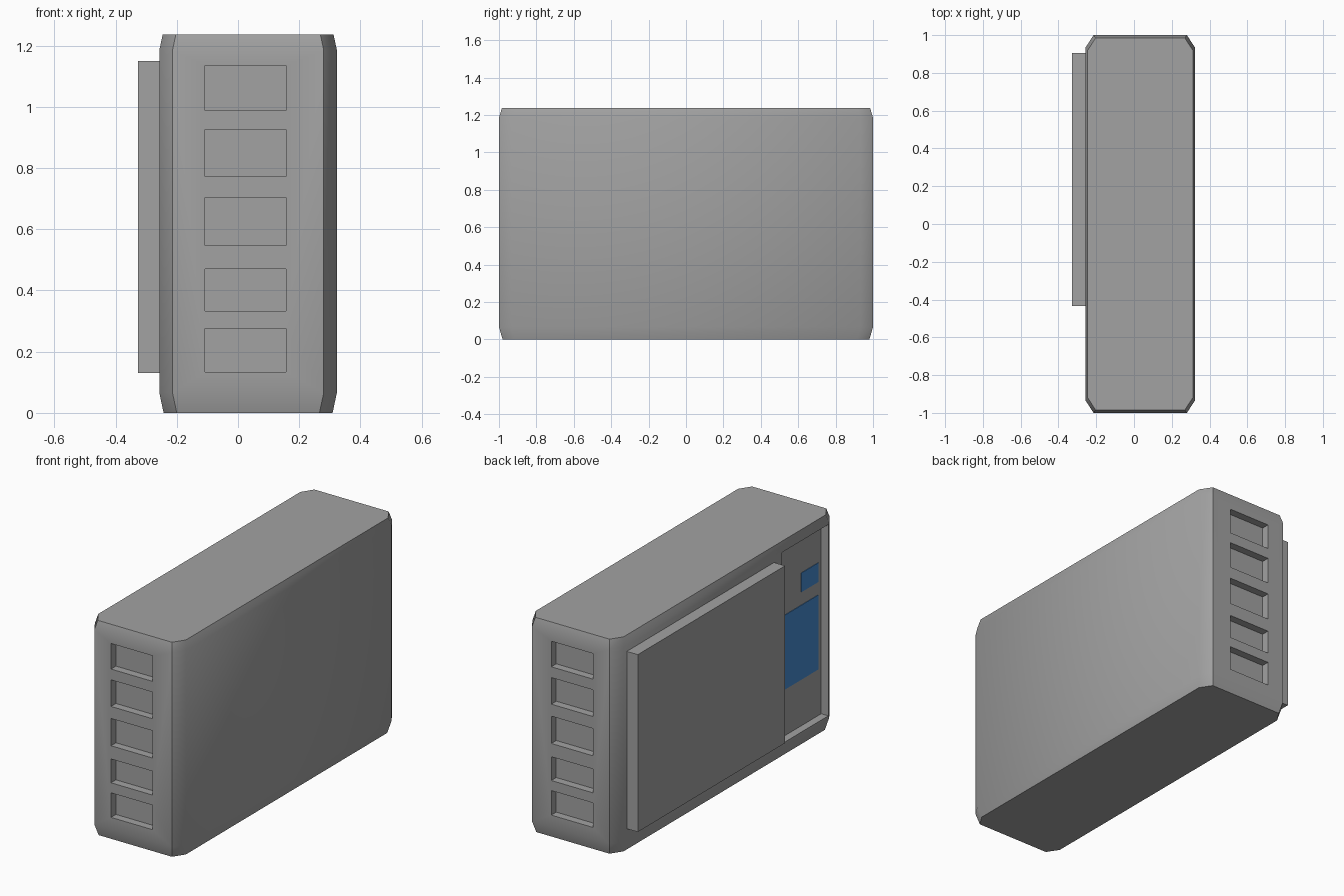
import bpy
import bmesh
import math

cube = bpy.data.objects.get("Cube")
if cube:
    bpy.data.objects.remove(cube, do_unlink=True)


def material(name, color):
    mat = bpy.data.materials.new(name)
    mat.use_nodes = True
    mat.diffuse_color = (*color, 1)
    mat.node_tree.nodes["Principled BSDF"].inputs["Base Color"].default_value = (*color, 1)
    return mat


grey = material("grey_plastic", (0.36, 0.36, 0.36))
blue = material("blue_panel", (0.058, 0.25, 0.62))


def add_object(name, bm, mat):
    bmesh.ops.recalc_face_normals(bm, faces=bm.faces)
    mesh = bpy.data.meshes.new(name)
    bm.to_mesh(mesh)
    bm.free()
    mesh.materials.append(mat)
    obj = bpy.data.objects.new(name, mesh)
    bpy.context.collection.objects.link(obj)
    return obj


def box(name, xs, ys, zs, mat):
    bm = bmesh.new()
    bmesh.ops.create_cube(bm, size=1)
    for v in bm.verts:
        for axis, (low, high) in enumerate((xs, ys, zs)):
            v.co[axis] = high if v.co[axis] > 0 else low
    return add_object(name, bm, mat)


def cut(target, cutter):
    mod = target.modifiers.new("cut", "BOOLEAN")
    mod.operation = "DIFFERENCE"
    mod.solver = "EXACT"
    mod.object = cutter
    bpy.context.view_layer.objects.active = target
    bpy.ops.object.modifier_apply(modifier=mod.name)
    bpy.data.objects.remove(cutter, do_unlink=True)


# Casing: chamfered rectangle lofted through four heights
LEFT, RIGHT, HALF = -0.257, 0.323, 1.0


def casing_ring(bm, z, inset):
    x0, x1, y = LEFT + inset, RIGHT - inset, HALF - inset * 1.4
    cx, cy = 0.043, 0.066
    outline = [(x0 + cx, -y), (x1 - cx, -y), (x1, cy - y), (x1, y - cy),
               (x1 - cx, y), (x0 + cx, y), (x0, y - cy), (x0, cy - y)]
    return [bm.verts.new((px, py, z)) for px, py in outline]


bm = bmesh.new()
rings = [casing_ring(bm, z, inset)
         for z, inset in ((0, 0.014), (0.066, 0), (1.185, 0), (1.236, 0.011))]
for low, high in zip(rings, rings[1:]):
    for i in range(len(low)):
        j = (i + 1) % len(low)
        bm.faces.new((low[i], low[j], high[j], high[i]))
bm.faces.new(rings[0])
bm.faces.new(rings[-1])
casing = add_object("casing", bm, grey)

# Five shallow slots in both ends
DEPTH = 0.045
slots = [(0.134, 0.275), (0.333, 0.47), (0.546, 0.703), (0.772, 0.925), (0.987, 1.134)]
for zs in slots:
    for side in (-1, 1):
        ys = sorted((side * (HALF - DEPTH), side * (HALF + 0.1)))
        cut(casing, box("slot_cutter", (-0.108, 0.157), ys, zs, grey))

# Tall recess beside the side plate
floor_x = LEFT + DEPTH
cut(casing, box("recess_cutter", (LEFT - 0.1, floor_x), (-0.926, -0.504), (0.08, 1.18), grey))

# Smooth casing with crisp edges
bpy.ops.object.select_all(action="DESELECT")
casing.select_set(True)
bpy.context.view_layer.objects.active = casing
bpy.ops.object.shade_smooth_by_angle(angle=math.radians(40))

# Raised plate on the side
box("side_plate", (-0.327, LEFT + 0.01), (-0.433, 0.905), (0.13, 1.15), grey)

# Thin blue panels on the recess floor
box("small_panel", (floor_x - 0.003, floor_x + 0.002), (-0.898, -0.742), (0.85, 0.96), blue)
box("large_panel", (floor_x - 0.003, floor_x + 0.002), (-0.898, -0.54), (0.347, 0.775), blue)
